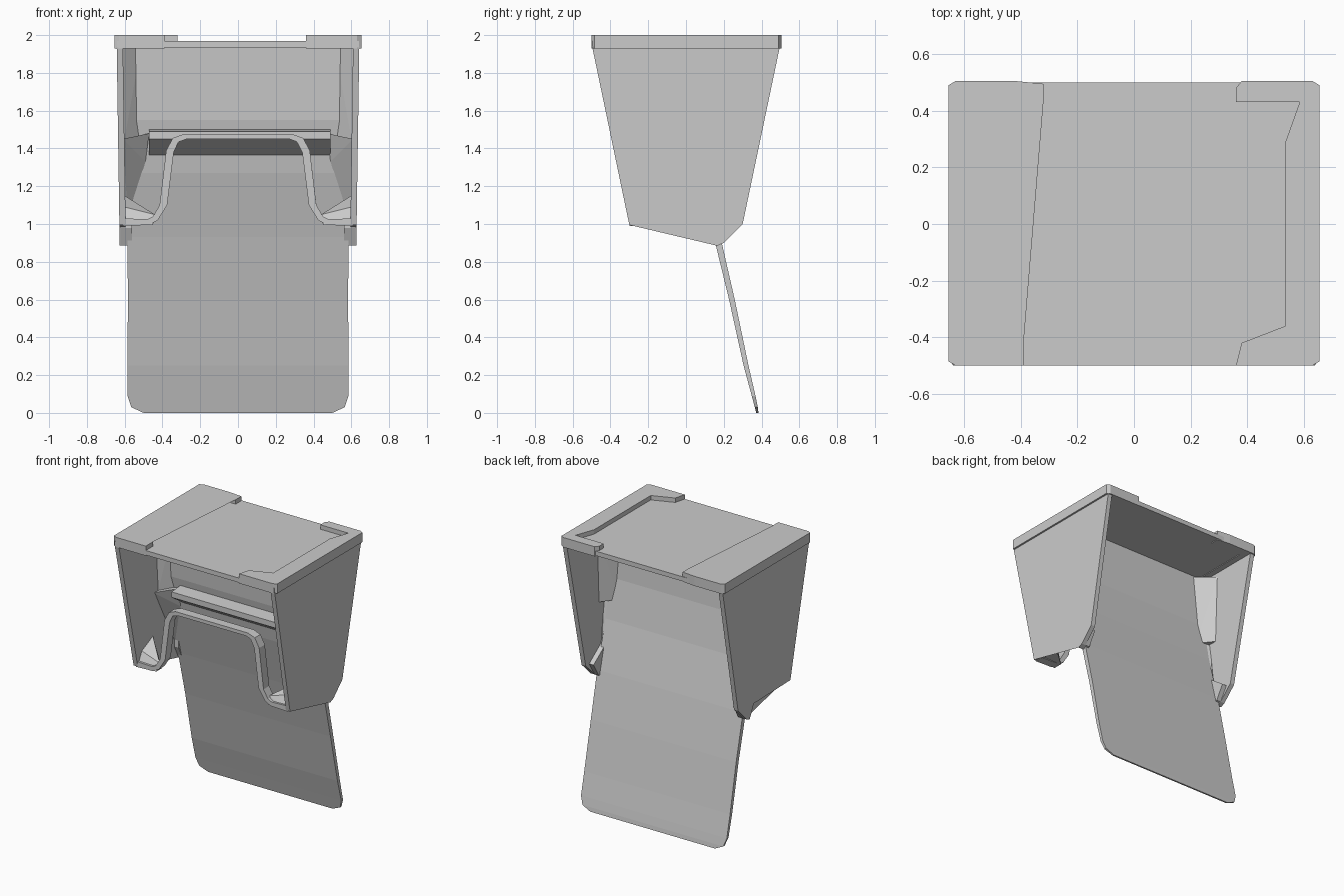
import bpy, bmesh

if "Cube" in bpy.data.objects:
    bpy.data.objects.remove(bpy.data.objects["Cube"])


def finish(name, bm):
    bmesh.ops.recalc_face_normals(bm, faces=bm.faces[:])
    mesh = bpy.data.meshes.new(name)
    bm.to_mesh(mesh)
    bm.free()
    obj = bpy.data.objects.new(name, mesh)
    bpy.context.collection.objects.link(obj)
    return obj


def prism(name, outline, place, a, b):
    """Extrude a 2D outline from a to b; place maps (u, v, depth) to xyz."""
    bm = bmesh.new()
    near = [bm.verts.new(place(u, v, a)) for u, v in outline]
    far = [bm.verts.new(place(u, v, b)) for u, v in outline]
    bm.faces.new(near)
    bm.faces.new(far[::-1])
    n = len(outline)
    for i in range(n):
        j = (i + 1) % n
        bm.faces.new((near[i], far[i], far[j], near[j]))
    bmesh.ops.triangulate(bm, faces=[f for f in bm.faces if len(f.verts) > 4])
    return finish(name, bm)


def loft(name, rings):
    """Join a stack of four-point rings into a closed solid."""
    bm = bmesh.new()
    rows = [[bm.verts.new(p) for p in r] for r in rings]
    for r, s in zip(rows, rows[1:]):
        for i in range(4):
            j = (i + 1) % 4
            bm.faces.new((r[i], r[j], s[j], s[i]))
    bm.faces.new(rows[0])
    bm.faces.new(rows[-1][::-1])
    return finish(name, bm)


def hull(name, points):
    bm = bmesh.new()
    for p in points:
        bm.verts.new(p)
    bmesh.ops.convex_hull(bm, input=bm.verts[:])
    return finish(name, bm)


def plan(u, v, d):
    return (u, v, d)


def front(u, v, d):
    return (u, d, v)


# Roof plate
prism("roof_plate", [(-.64, -.5), (.64, -.5), (.64, .5), (-.64, .5)], plan, 1.935, 1.968)

# Raised C-shaped rims at each end of the roof
prism("left_rim", [(-.39, -.5), (-.63, -.5), (-.655, -.485), (-.655, .49), (-.63, .505),
                   (-.42, .505), (-.32, .495), (-.32, .43), (-.565, .43), (-.565, -.36),
                   (-.48, -.36), (-.39, -.42)], plan, 1.93, 2.0)
prism("right_rim", [(.36, -.5), (.63, -.5), (.655, -.485), (.655, .49), (.63, .505),
                    (.38, .505), (.36, .48), (.36, .43), (.585, .43), (.535, .29),
                    (.535, -.36), (.38, -.42)], plan, 1.93, 2.0)

# Sloping back flap, running from under the roof to the floor: z, y, half width, thickness
flap = [(0, .378, .50, .012), (.03, .372, .565, .016), (.09, .358, .585, .02),
        (.25, .318, .585, .026), (.6, .243, .583, .03), (.93, .165, .585, .035),
        (1.27, .075, .58, .04), (1.55, .02, .58, .04), (1.94, -.01, .58, .03)]
loft("back_flap", [[(-w, y - t / 2, z), (w, y - t / 2, z), (w, y + t / 2, z), (-w, y + t / 2, z)]
                   for z, y, w, t in flap])

# Ledge across the inside of the flap
prism("inner_ledge", [(.02, 1.5), (-.09, 1.49), (-.09, 1.45), (.06, 1.35)],
      lambda u, v, d: (d, u, v), -.47, .49)

outline = [(-.497, 1.94), (-.3, .995), (.12, .985), (.165, .885), (.2, .9), (.3, 1.0), (.497, 1.94)]
for s, label in ((-1, "left"), (1, "right")):
    # Tapered side wall
    def wall(u, v, d):
        return (s * (d + .015 * (v - 1)), u, v)
    prism(label + "_side_wall", outline, wall, .595, .628)
    # Bottom lug joining the flap to the wall
    hull(label + "_flap_lug", [(s * x, y, z) for x in (.56, .62)
                               for y, z in ((.12, .98), (.165, .885), (.2, .9), (.26, 1.0), (.12, 1.1))])
    # Fillets where the flap meets the wall
    hull(label + "_upper_fillet", [(s * x, y, z) for x, y, z in
         ((.61, .15, 1.4), (.61, .15, 1.9), (.515, .03, 1.4), (.515, .0, 1.93),
          (.61, -.06, 1.4), (.61, -.08, 1.93))])
    hull(label + "_lower_fillet", [(s * x, y, z) for x, y, z in
         ((.61, .13, 1.0), (.61, -.1, 1.45), (.47, .0, 1.48), (.49, .04, 1.33),
          (.58, .14, 1.0), (.61, .07, 1.45))])
    # Gusset between the wall foot and the front bar
    hull(label + "_foot_gusset", [(s * x, y, z) for x, y, z in
         ((.62, -.3, 1.0), (.45, -.295, .995), (.45, -.23, .995), (.62, -.08, 1.0),
          (.44, -.27, 1.05), (.6, -.25, 1.09), (.6, -.12, 1.15))])

# Arched front bar between the two feet
half = [(.61, .99), (.47, .995), (.425, 1.02), (.405, 1.1), (.37, 1.4), (.345, 1.455), (.3, 1.47)]
inner = [(.61, 1.03), (.48, 1.025), (.45, 1.04), (.435, 1.1), (.4, 1.41), (.365, 1.475), (.31, 1.495)]
lower = [(x - .03 if z > 1.05 else x, z - .02 if z > 1.3 else z) for x, z in half]
upper = [(x - .02 if z > 1.05 else x, z - .02 if z > 1.3 else z) for x, z in inner]
prism("front_arch_bar", lower + [(-x, z) for x, z in lower[::-1]]
      + [(-x, z) for x, z in upper] + upper[::-1], front, -.3, -.235)
